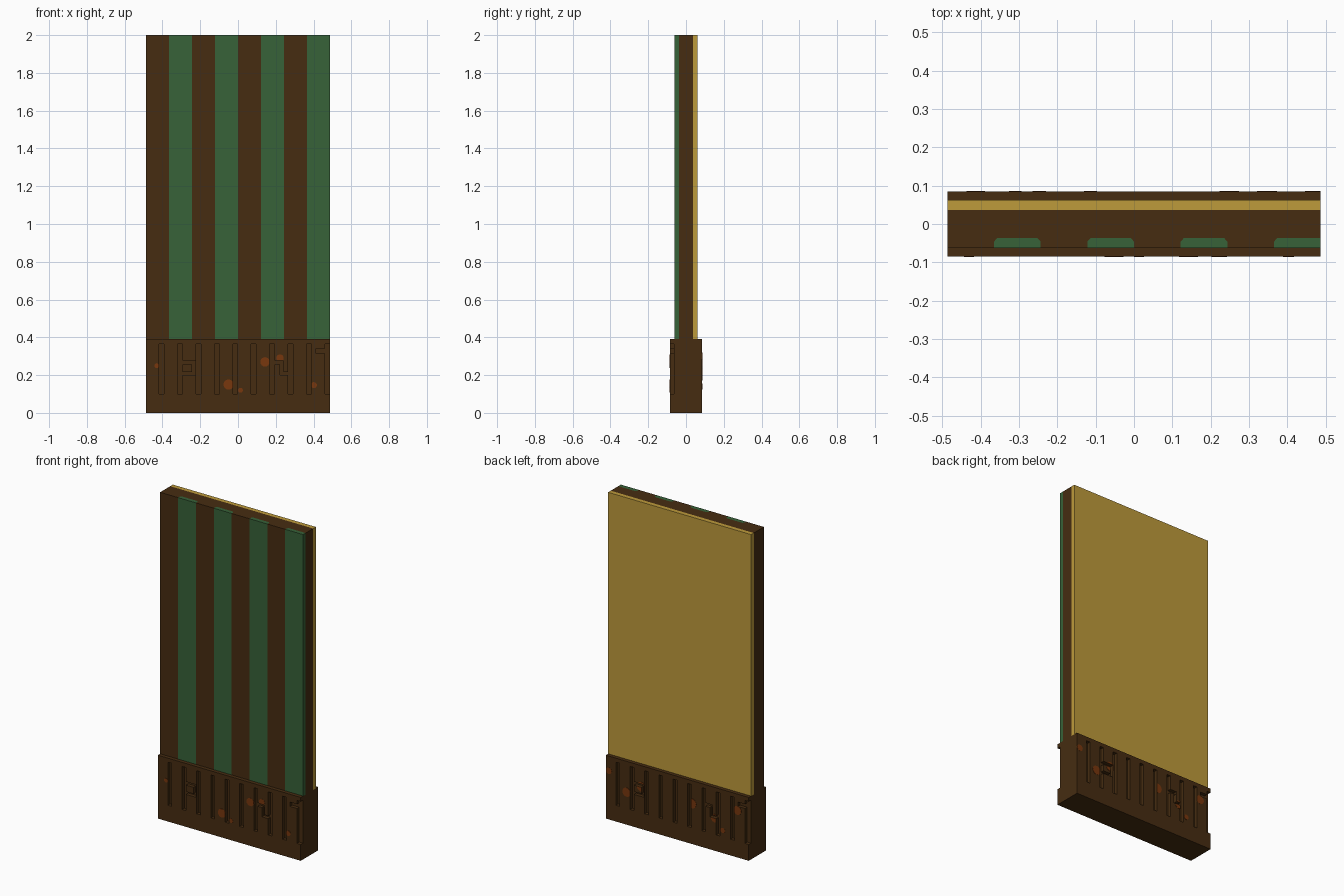
import bpy, bmesh, math
from mathutils import Matrix

cube = bpy.data.objects.get("Cube")
if cube:
    bpy.data.objects.remove(cube, do_unlink=True)


def material(name, rgb):
    lin = [((c / 255 + 0.055) / 1.055) ** 2.4 for c in rgb] + [1.0]
    m = bpy.data.materials.new(name)
    m.use_nodes = True
    m.diffuse_color = lin
    bsdf = next(n for n in m.node_tree.nodes if n.type == 'BSDF_PRINCIPLED')
    bsdf.inputs["Base Color"].default_value = lin
    return m


BROWN = material("dark brown", (70, 44, 17))
GREEN = material("stripe green", (55, 98, 56))
CREAM = material("mustard yellow", (190, 155, 59))
RUST = material("rust orange", (120, 55, 13))

HW = 0.487          # half width
BASE_Y = 0.085      # half depth of the base
BASE_TOP = 0.39
TOP = 2.0
FRONT, CORE_F, CORE_B, BACK = -0.062, -0.037, 0.036, 0.062


def make_object(name, bm, mat):
    bmesh.ops.recalc_face_normals(bm, faces=bm.faces[:])
    me = bpy.data.meshes.new(name)
    bm.to_mesh(me)
    bm.free()
    me.materials.append(mat)
    ob = bpy.data.objects.new(name, me)
    bpy.context.collection.objects.link(ob)
    return ob


def add_box(bm, x0, x1, y0, y1, z0, z1):
    mat = Matrix.Translation(((x0 + x1) / 2, (y0 + y1) / 2, (z0 + z1) / 2))
    mat = mat @ Matrix.Diagonal((x1 - x0, y1 - y0, z1 - z0, 1))
    bmesh.ops.create_cube(bm, size=1, matrix=mat)


def box(name, mat, *dims):
    bm = bmesh.new()
    add_box(bm, *dims)
    return make_object(name, bm, mat)


def prism(name, mat, points, z0, z1):
    bm = bmesh.new()
    face = bm.faces.new([bm.verts.new((x, y, z0)) for x, y in points])
    ext = bmesh.ops.extrude_face_region(bm, geom=[face])
    verts = [v for v in ext["geom"] if isinstance(v, bmesh.types.BMVert)]
    bmesh.ops.translate(bm, verts=verts, vec=(0, 0, z1 - z0))
    return make_object(name, bm, mat)


# Wall core and plain back panel
box("wall_core", BROWN, -HW, HW, CORE_F, CORE_B, BASE_TOP, TOP)
box("back_panel", CREAM, -HW, HW, CORE_B, BACK, BASE_TOP, TOP)

# Alternating front stripes; green ones taper slightly towards the core
W = 2 * HW / 8
for i in range(8):
    x0, x1 = -HW + i * W, -HW + (i + 1) * W
    s = 0.008 if i % 2 else -0.008
    a = x0 if i == 0 else x0 + s
    b = x1 if i == 7 else x1 - s
    points = [(x0, FRONT), (x1, FRONT), (x1, -0.046), (b, CORE_F), (a, CORE_F), (x0, -0.046)]
    prism(f"{'green' if i % 2 else 'brown'}_stripe_{i // 2 + 1}",
          GREEN if i % 2 else BROWN, points, BASE_TOP, TOP)

# Groove layout of the base, as x and z ranges
grooves = []
for i in range(10):
    c = -0.405 + i * 0.0976
    grooves.append((c - 0.013, HW + 0.02 if i == 9 else c + 0.013, 0.10, 0.365))
grooves += [
    (-0.30, -0.224, 0.257, 0.278), (-0.244, -0.226, 0.205, 0.265), (-0.30, -0.226, 0.20, 0.217),
    (0.19, 0.238, 0.257, 0.278), (0.222, 0.24, 0.205, 0.265), (0.222, 0.28, 0.20, 0.217),
    (0.413, 0.47, 0.315, 0.342),
]

# Cutter with the grooves on the front, and turned half round on the back
bm = bmesh.new()
for x0, x1, z0, z1 in grooves:
    add_box(bm, x0, x1, -0.12, -0.063, z0, z1)
    add_box(bm, -x1, -x0, 0.063, 0.12, z0, z1)
cutter = make_object("groove_cutter", bm, BROWN)
cutter.hide_render = True

base = box("base_block", BROWN, -HW, HW, -BASE_Y, BASE_Y, 0, BASE_TOP)


# Thin round rust spots: x, z, radius
def spots(name, y, layout):
    bm = bmesh.new()
    for x, z, r in layout:
        rot = Matrix.Translation((x, y, z)) @ Matrix.Rotation(math.pi / 2, 4, 'X')
        bmesh.ops.create_cone(bm, cap_ends=True, segments=16, radius1=r, radius2=r,
                              depth=0.003, matrix=rot)
    return make_object(name, bm, RUST)


front_spots = spots("front_rust_spots", -BASE_Y, [
    (-0.43, 0.25, 0.013), (-0.05, 0.15, 0.027), (0.013, 0.12, 0.013),
    (0.143, 0.27, 0.025), (0.222, 0.29, 0.02), (0.402, 0.147, 0.016)])
back_spots = spots("back_rust_spots", BASE_Y, [
    (0.466, 0.30, 0.02), (0.345, 0.20, 0.028), (0.245, 0.26, 0.03), (-0.10, 0.25, 0.03),
    (-0.255, 0.20, 0.025), (-0.41, 0.29, 0.027), (-0.31, 0.14, 0.016)])

# Cut the grooves through the base and the spots, then drop the cutter
for ob in (base, front_spots, back_spots):
    mod = ob.modifiers.new("grooves", 'BOOLEAN')
    mod.operation = 'DIFFERENCE'
    mod.solver = 'EXACT'
    mod.use_self = True
    mod.object = cutter
bpy.context.view_layer.update()
deps = bpy.context.evaluated_depsgraph_get()
cut = {ob: bpy.data.meshes.new_from_object(ob.evaluated_get(deps))
       for ob in (base, front_spots, back_spots)}
for ob, me in cut.items():
    mat = ob.data.materials[0]
    ob.modifiers.clear()
    ob.data = me
    me.materials.clear()
    me.materials.append(mat)
    for p in me.polygons:
        p.material_index = 0
bpy.data.objects.remove(cutter, do_unlink=True)
